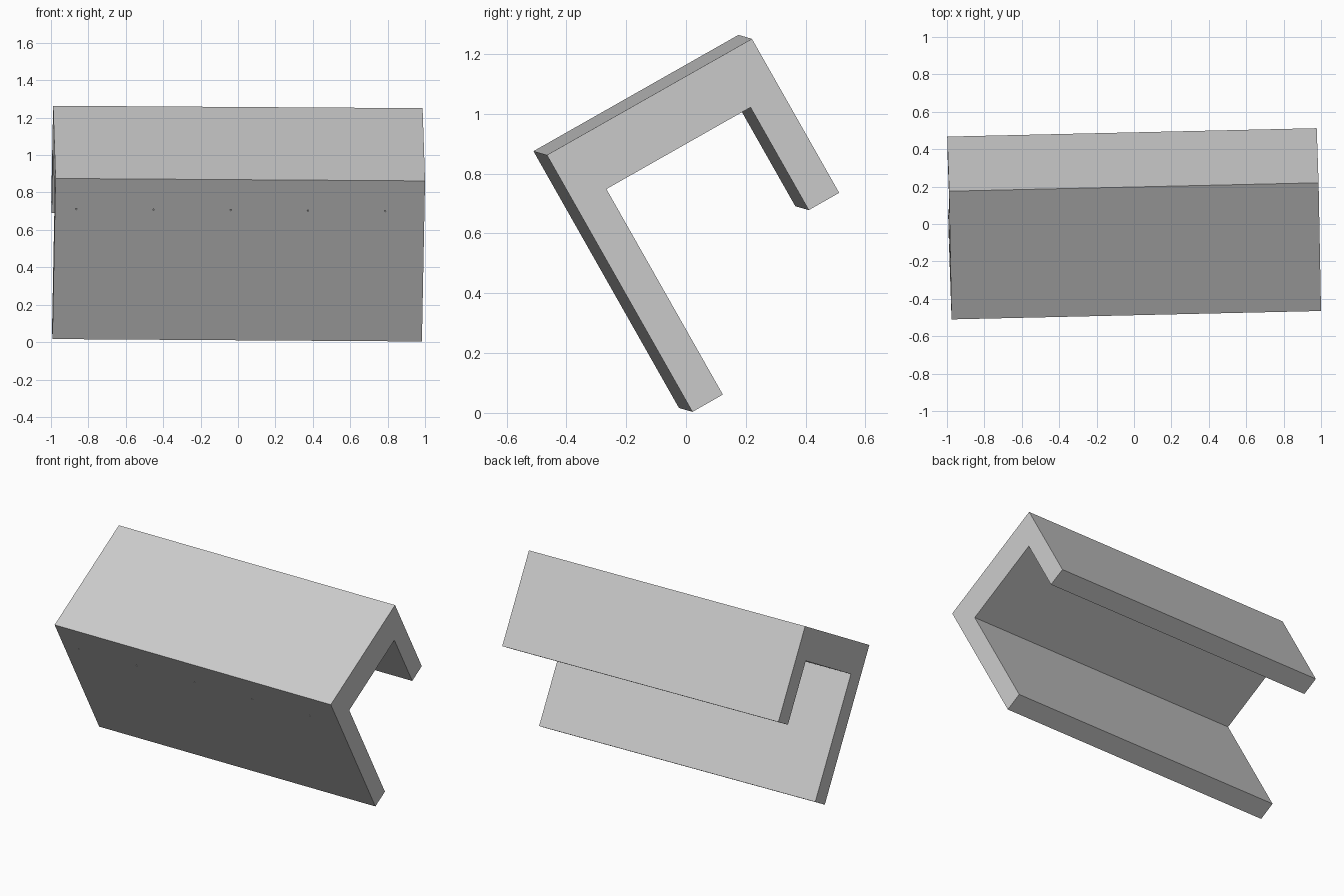
import bpy
import bmesh
from mathutils import Matrix, Vector

cube = bpy.data.objects.get("Cube")
if cube:
    bpy.data.objects.remove(cube, do_unlink=True)

# One plain grey finish
grey = bpy.data.materials.new("light_grey")
grey.use_nodes = True
grey.diffuse_color = (0.6, 0.6, 0.6, 1)
grey.node_tree.nodes["Principled BSDF"].inputs["Base Color"].default_value = grey.diffuse_color

# Sizes of the channel section
LENGTH, WIDTH = 1.976, 0.788
WEB, WALL = 0.197, 0.117
LONG_LEG, SHORT_LEG = 0.987, 0.592

# Tilted frame: along the channel, across its web, and out of its web
along = Vector((1.975, 0.045, -0.013)).normalized()
across = Vector((0, 0.87, 0.493))
across = (across - along * across.dot(along)).normalized()
out = along.cross(across)
frame = Matrix((along, across, out)).transposed().to_4x4()
frame.translation = (1.0, -0.465, 0.862)


def add_object(name, bm):
    bmesh.ops.recalc_face_normals(bm, faces=bm.faces)
    mesh = bpy.data.meshes.new(name)
    bm.to_mesh(mesh)
    bm.free()
    mesh.materials.append(grey)
    obj = bpy.data.objects.new(name, mesh)
    obj.matrix_world = frame
    bpy.context.collection.objects.link(obj)
    return obj


# Channel: section with one long and one short leg, extruded lengthwise
section = [
    (0, 0), (0, -LONG_LEG), (WALL, -LONG_LEG), (WALL, -WEB),
    (WIDTH - WALL, -WEB), (WIDTH - WALL, -SHORT_LEG),
    (WIDTH, -SHORT_LEG), (WIDTH, 0),
]
bm = bmesh.new()
end = bm.faces.new([bm.verts.new((0, u, v)) for u, v in section])
extruded = bmesh.ops.extrude_face_region(bm, geom=[end], use_keep_orig=True)
bmesh.ops.translate(bm, vec=(-LENGTH, 0, 0),
                    verts=[v for v in extruded["geom"] if isinstance(v, bmesh.types.BMVert)])
channel = add_object("channel", bm)

# Row of pin holes in the outside of the long leg
bm = bmesh.new()
for i in range(5):
    place = Matrix.Translation((-0.21 - 0.413 * i, 0, -0.188)) @ Matrix.Rotation(1.5708, 4, "X")
    bmesh.ops.create_cone(bm, cap_ends=True, segments=8, radius1=0.004,
                          radius2=0.004, depth=0.06, matrix=place)
cutter = add_object("pin_hole_cutter", bm)
cutter.hide_render = True
cutter.hide_viewport = True

holes = channel.modifiers.new("pin_holes", "BOOLEAN")
holes.operation = "DIFFERENCE"
holes.solver = "EXACT"
holes.object = cutter
